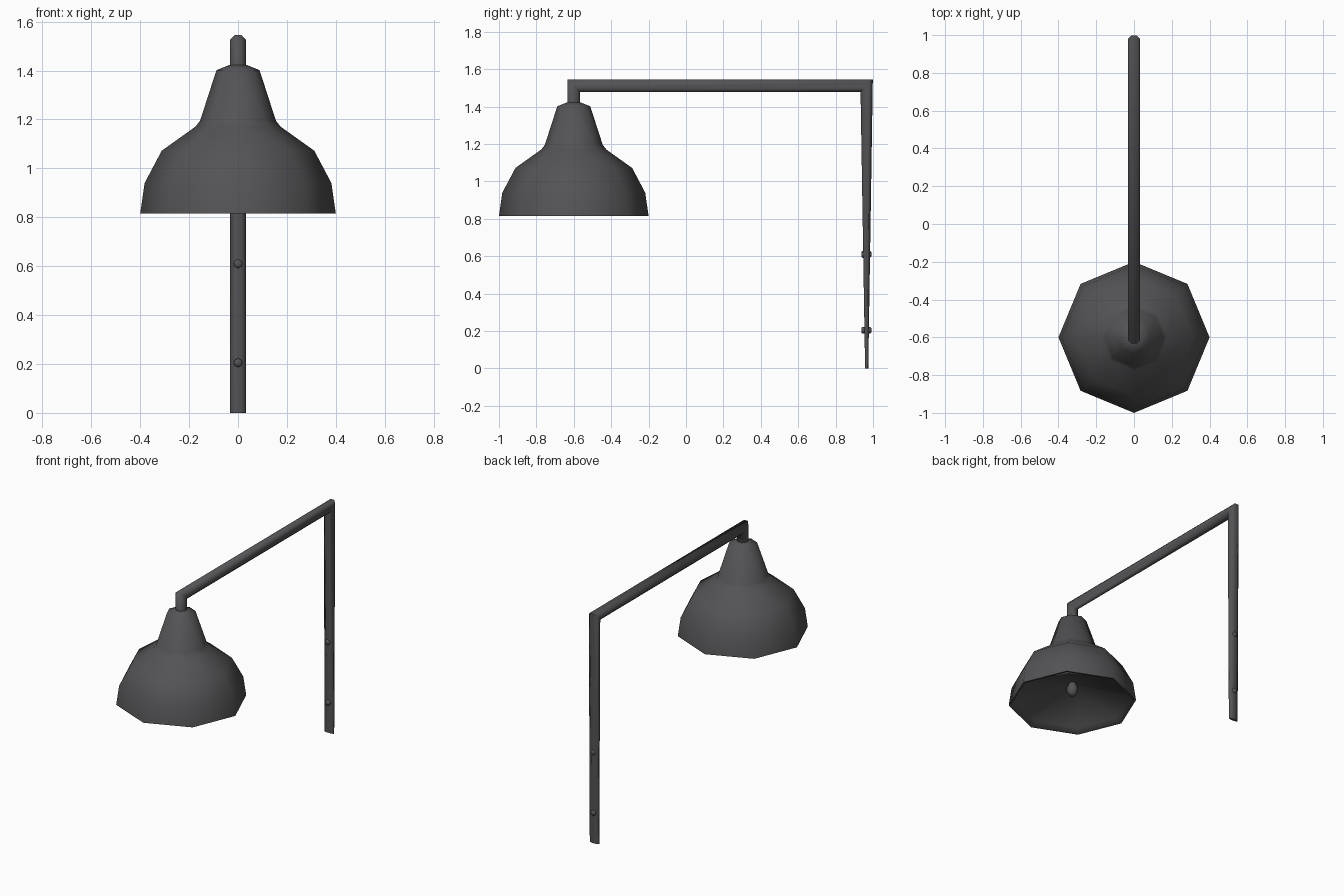
import bpy, bmesh, math
from mathutils import Vector

if "Cube" in bpy.data.objects:
    bpy.data.objects.remove(bpy.data.objects["Cube"])

metal = bpy.data.materials.new("dark_grey_metal")
metal.diffuse_color = (0.088, 0.087, 0.092, 1)
metal.use_nodes = True
metal.node_tree.nodes["Principled BSDF"].inputs["Base Color"].default_value = metal.diffuse_color


def skin(name, rings, angle):
    """Join equal-length rings of points into a closed, capped surface."""
    bm = bmesh.new()
    loops = [[bm.verts.new(p) for p in ring] for ring in rings]
    n = len(loops[0])
    for a, b in zip(loops, loops[1:]):
        for i in range(n):
            j = (i + 1) % n
            bm.faces.new((a[i], a[j], b[j], b[i]))
    bm.faces.new(loops[0])
    bm.faces.new(loops[-1])
    bmesh.ops.recalc_face_normals(bm, faces=bm.faces)
    mesh = bpy.data.meshes.new(name)
    bm.to_mesh(mesh)
    bm.free()
    mesh.materials.append(metal)
    obj = bpy.data.objects.new(name, mesh)
    bpy.context.collection.objects.link(obj)
    bpy.ops.object.select_all(action='DESELECT')
    obj.select_set(True)
    bpy.context.view_layer.objects.active = obj
    bpy.ops.object.shade_smooth_by_angle(angle=math.radians(angle))
    return obj


def lathe(name, profile, y, angle=60):
    """Eight-sided turned part about a vertical axis; profile is (radius, z)."""
    rings = [[(r * math.cos(k * math.pi / 4), y + r * math.sin(k * math.pi / 4), z)
              for k in range(8)] for r, z in profile]
    return skin(name, rings, angle)


# Bell shade, with rim and shallow underside
lathe("lamp_shade", [
    (0.03, 1.425), (0.088, 1.402), (0.155, 1.195), (0.175, 1.17),
    (0.312, 1.072), (0.382, 0.94), (0.4, 0.815),
    (0.388, 0.815), (0.365, 0.845), (0.02, 0.955)], -0.6)

# Small bulb under the shade
lathe("bulb", [(0.02, 0.96), (0.036, 0.925), (0.036, 0.895), (0.022, 0.872),
               (0.008, 0.865)], -0.6)

# Octagonal pipe with mitred corners, flattening towards the foot of the post
R = 0.0355
path = [  # centre (y, z), outward direction (y, z)
    ((-0.6, 1.40), (-1, 0)),
    ((-0.6, 1.512), (-1, 1)),
    ((0.966, 1.512), (1, 1)),
    ((0.966, 0.0), (0.26, 0))]
rings = []
for (cy, cz), (dy, dz) in path:
    ring = []
    for k in range(8):
        t = (k + 0.5) * math.pi / 4
        s = R * math.sin(t)
        ring.append(Vector((R * math.cos(t), cy + dy * s, cz + dz * s)))
    rings.append(ring)
skin("arm_and_post", rings, 60)

# Bolts through the post
for i, z in enumerate((0.205, 0.61)):
    rings = [[(r * math.cos(k * math.pi / 4), y, z + r * math.sin(k * math.pi / 4))
              for k in range(8)]
             for r, y in ((0.012, 0.937), (0.018, 0.943), (0.018, 0.985), (0.012, 0.991))]
    skin(f"bolt_{i + 1}", rings, 60)
